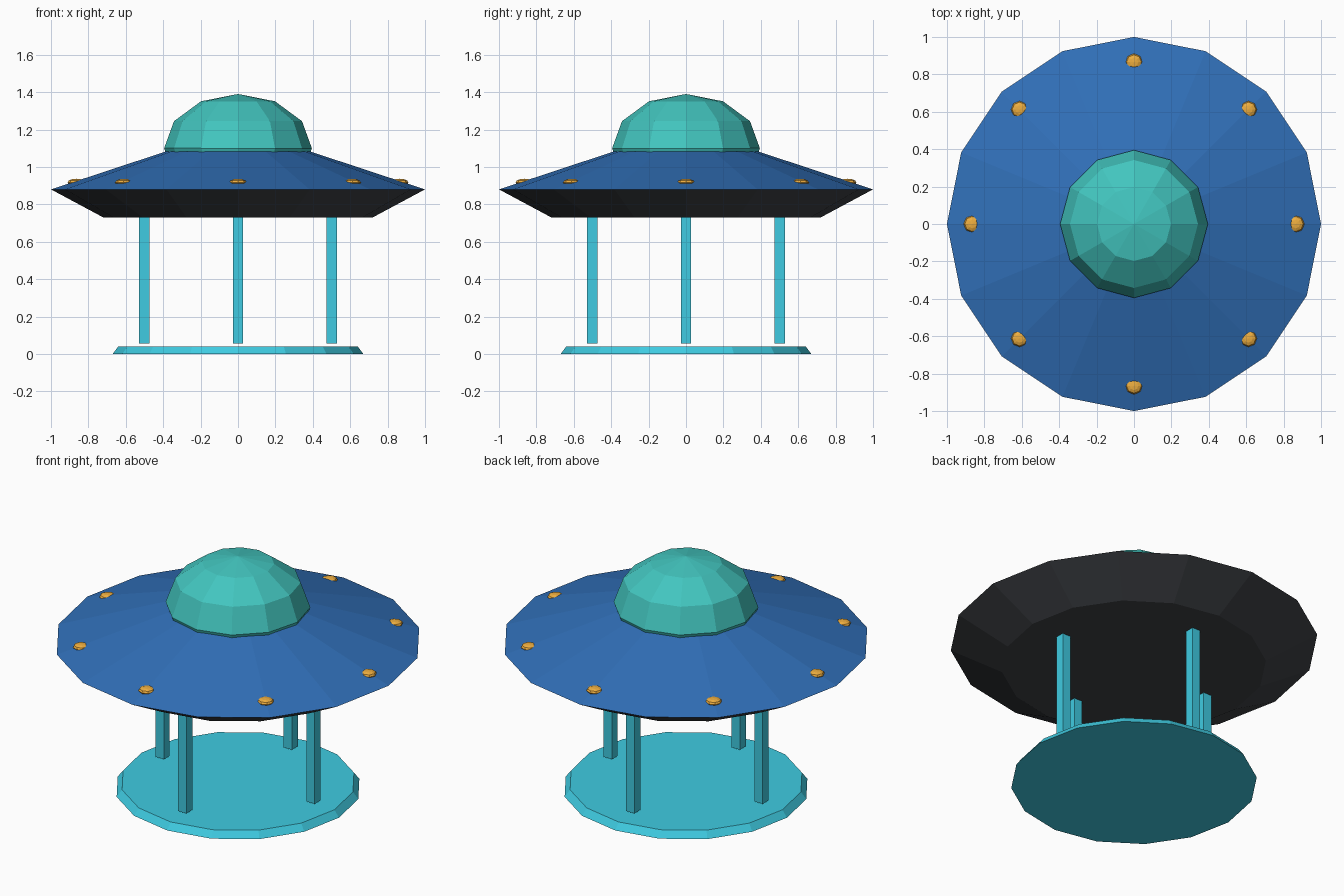
import bpy, bmesh
from math import cos, sin, pi
from mathutils import Matrix

if "Cube" in bpy.data.objects:
    bpy.data.objects.remove(bpy.data.objects["Cube"])


def material(name, rgb):
    m = bpy.data.materials.new(name)
    m.diffuse_color = (*rgb, 1)
    m.use_nodes = True
    m.node_tree.nodes["Principled BSDF"].inputs["Base Color"].default_value = m.diffuse_color
    return m


BLUE = material("blue", (0.03, 0.16, 0.48))
DARK = material("charcoal", (0.05, 0.055, 0.062))
TEAL = material("teal", (0.055, 0.56, 0.52))
CYAN = material("cyan", (0.05, 0.60, 0.76))
AMBER = material("amber", (0.85, 0.42, 0.05))


def finish(name, bm, mat):
    bmesh.ops.recalc_face_normals(bm, faces=bm.faces)
    mesh = bpy.data.meshes.new(name)
    bm.to_mesh(mesh)
    bm.free()
    mesh.materials.append(mat)
    ob = bpy.data.objects.new(name, mesh)
    bpy.context.collection.objects.link(ob)
    return ob


def frustum(name, r0, z0, r1, z1, sides, mat):
    """Capped tapered disc with a corner on the x axis."""
    bm = bmesh.new()
    rings = [[bm.verts.new((r * cos(2 * pi * i / sides), r * sin(2 * pi * i / sides), z))
              for i in range(sides)] for r, z in ((r0, z0), (r1, z1))]
    for i in range(sides):
        j = (i + 1) % sides
        bm.faces.new((rings[0][i], rings[0][j], rings[1][j], rings[1][i]))
    bm.faces.new(rings[0][::-1])
    bm.faces.new(rings[1])
    return finish(name, bm, mat)


def ellipsoid(name, centre, r, h, segs, rings, mat, turn=0):
    """Flattened low-poly sphere, placed then turned about z."""
    bm = bmesh.new()
    m = Matrix.Rotation(turn, 4, 'Z') @ Matrix.Translation(centre) @ Matrix.Diagonal((r, r, h, 1))
    bmesh.ops.create_uvsphere(bm, u_segments=segs, v_segments=rings, radius=1, matrix=m)
    return finish(name, bm, mat)


# Landing disc
frustum("landing_disc", 0.67, 0, 0.64, 0.04, 16, CYAN)

# Saucer hull: dark underside and blue upper shell
frustum("hull_underside", 0.72, 0.73, 1.0, 0.88, 16, DARK)
frustum("hull_top", 1.0, 0.88, 0.385, 1.083, 16, BLUE)

# Cockpit dome
ellipsoid("dome", (0, 0, 1.10), 0.395, 0.29, 12, 6, TEAL)

# Four legs
for k in range(4):
    bm = bmesh.new()
    m = (Matrix.Rotation(k * pi / 2, 4, 'Z') @ Matrix.Translation((0.5, 0, 0.3975))
         @ Matrix.Diagonal((0.056, 0.054, 0.685, 1)))
    bmesh.ops.create_cube(bm, size=1, matrix=m)
    finish(f"leg_{k + 1}", bm, CYAN)

# Eight rim lights
for k in range(8):
    ellipsoid(f"rim_light_{k + 1}", (0.865, 0, 0.917), 0.046, 0.02, 8, 6, AMBER, k * pi / 4)
